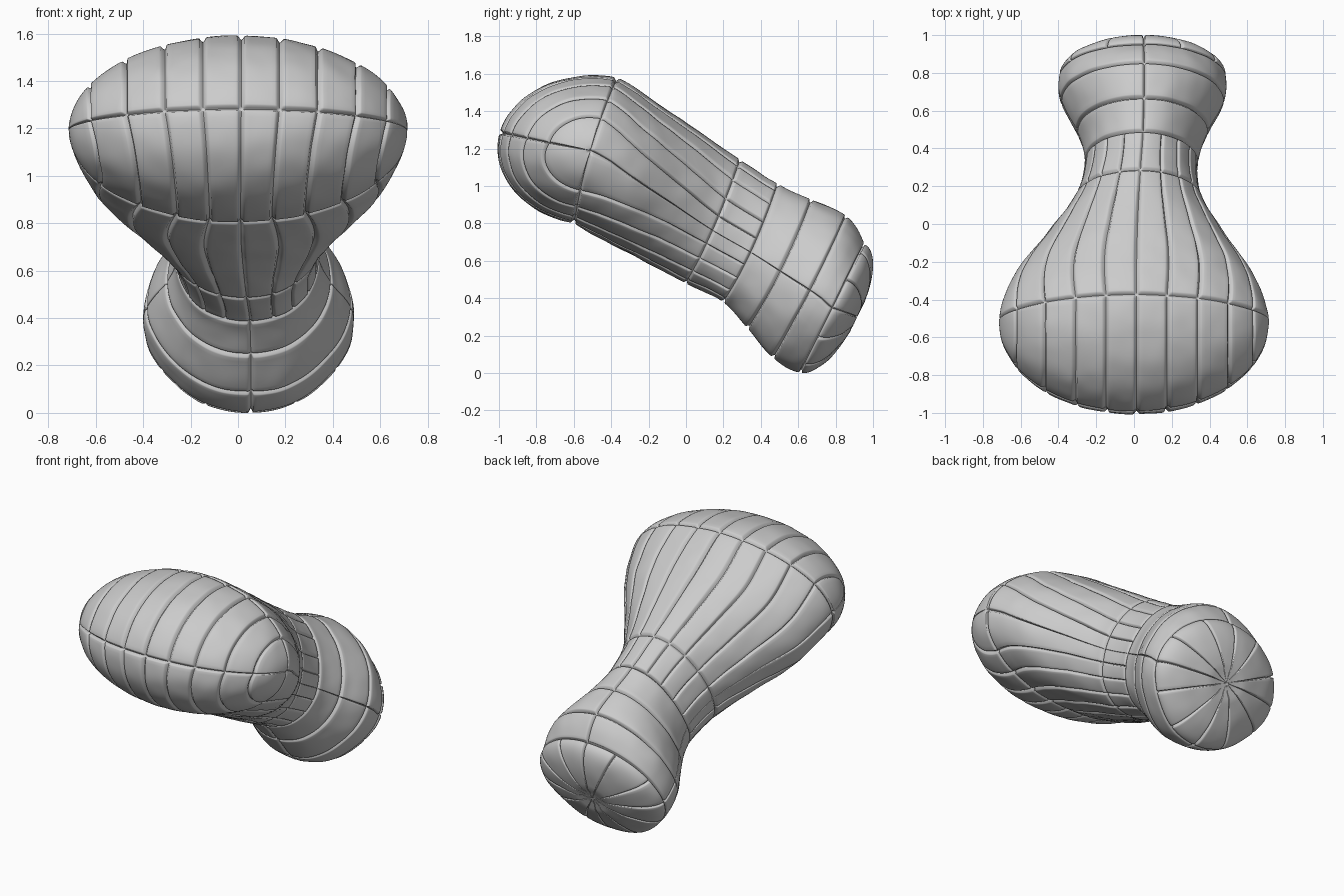
import bpy, bmesh
from math import pi, sin, cos, acos, radians
from mathutils import noise

if "Cube" in bpy.data.objects:
    bpy.data.objects.remove(bpy.data.objects["Cube"])

# Cross-sections: top (y, z), bottom (y, z), centre x, half width
# (the first and last only steer the curve)
SECTIONS = [
    (-.60, 1.62, -.80, .93, 0, .71),
    (-.37, 1.57, -.60, .80, 0, .71),
    (-.15, 1.43, -.40, .69, 0, .635),
    (.08, 1.275, -.20, .585, .01, .46),
    (.29, 1.13, .00, .48, .025, .325),
    (.49, 1.00, .20, .38, .04, .295),
    (.67, .92, .33, .24, .045, .345),
    (.855, .83, .465, .08, .045, .43),
    (.95, .68, .615, .004, .045, .435),
    (.97, .55, .81, .03, .045, .41),
]
NOSE = (-.99, 1.28)      # front seam centre (y, z)
POLE = (.915, .295)      # centre of the rear cap (y, z)
LAST = 7


def section(v):
    """Smooth interpolation of the cross-section list, v in 0..LAST."""
    i = min(int(v), LAST - 1)
    t = v - i
    return [.5 * (2 * b + (c - a) * t + (2 * a - 5 * b + 4 * c - d) * t * t
                  + (3 * b - a - 3 * c + d) * t ** 3)
            for a, b, c, d in zip(*SECTIONS[i:i + 4])]


def pinch(th, v):
    """Slide the lengthwise lines: to the side seams at the neck, inward below the front."""
    s = .6 * min(1, max(0, v / 3 if v < 4 else (7 - v) / 3))
    if th > pi:
        s -= .2 * max(0, 1 - (v / 2 if v > 0 else v * v))
    quarter, rest = divmod(th, pi / 2)
    if int(quarter) % 2 == 0:
        rest = pi / 2 * (rest * 2 / pi) ** (1 + s)
    else:
        rest = pi / 2 - pi / 2 * max(0, 1 - rest * 2 / pi) ** (1 + s)
    return quarter * pi / 2 + rest


def surface(th, v):
    """Point of the closed body: front v<0, loft 0..LAST, rear cap above."""
    ty, tz, by, bz, cx, w = section(min(max(v, 0), LAST))
    my, mz = (ty + by) / 2, (tz + bz) / 2
    hy, hz = (ty - by) / 2, (tz - bz) / 2
    th = pinch(th, v)
    c, s = cos(th), sin(th)
    # side seam sits forward at the front and low at the neck
    front = c * c * max(0, min(1, 1 - v / 2))
    drop = .05 * c * c * max(0, 1 - ((v - 3.5) / 3) ** 2)
    oy, oz = my - .025 * front, mz - drop
    if s < 0 and v > 4:          # narrower keel under the cuff
        c *= 1 - .28 * s * s * c * c * min(1, (v - 4) / 2)
    if v < 0:
        a = -v * pi / 2
        k = abs(s) * sin(a)
        return (cx + w * c, oy + hy * s * cos(a) + (NOSE[0] - my) * k,
                oz + hz * s * cos(a) + (NOSE[1] - mz) * k)
    a = max(0, v - LAST) * pi / 2
    k = sin(a)
    return (cx + w * c * cos(a), oy + hy * s * cos(a) + (POLE[0] - my) * k,
            oz + hz * s * cos(a) + (POLE[1] - mz) * k)


def spaced(a, b, e, n):
    """(parameter, groove weight) from a up to b, denser beside the grooves."""
    return ([(a, 1), (a + .45 * e, .7), (a + e, .1)]
            + [(a + 1.6 * e + (b - a - 3.2 * e) * i / n, 0) for i in range(n + 1)]
            + [(b - e, .1), (b - .45 * e, .7)])


# Lengthwise groove lines, mirrored top to bottom
fractions = [-.88, -.67, -.44, -.21, .02, .25, .48, .71, .89]
half = [acos(f) for f in fractions]
lines = sorted([0, pi] + half + [2 * pi - t for t in half])
side = {0, 10}
centre = {5, 15}
spokes = side | centre | {1, 3, 7, 9, 11, 13, 17, 19}

columns = []
for i, a in enumerate(lines):
    b = lines[i + 1] if i < 19 else 2 * pi
    seg = spaced(a, b, .02, 8)
    for k, (th, g) in enumerate(seg):
        columns.append((th, g, i if k < len(seg) / 2 else (i + 1) % 20))

# Crosswise groove rings
rows = []
for a, b, e, n in [(-1, 0, .018, 30), (0, 3, .05, 44), (3, 4, .045, 9), (4, 5, .055, 9),
                   (5, 6, .055, 9), (6, 7, .055, 10), (7, 8, .026, 16)]:
    rows += spaced(a, b, e, n)
rows.append((8, 1))


def active(line, v):
    if v <= 4:
        return True
    if v <= LAST:
        return line in side or line in centre
    return line in spokes


# Build the grid with groove depth stored on each vertex
bm = bmesh.new()
layer = bm.verts.layers.float.new("depth")
grid = []
for v, gv in rows:
    depth = .014 if 2.5 < v < 4 else .019
    ring = []
    for th, gu, line in columns:
        vert = bm.verts.new(surface(th, v))
        g = max(gu if active(line, v) else 0, gv if v < 7.9 else .6)
        vert[layer] = depth * g
        ring.append(vert)
    grid.append(ring)
n = len(columns)
for r0, r1 in zip(grid, grid[1:]):
    for i in range(n):
        j = (i + 1) % n
        bm.faces.new((r0[i], r0[j], r1[j], r1[i]))

# Close the front seam, then press in the grooves with slight leather unevenness
bmesh.ops.remove_doubles(bm, verts=bm.verts[:], dist=.0003)
bmesh.ops.recalc_face_normals(bm, faces=bm.faces[:])
bm.normal_update()
moves = [(v, v.normal * (.005 - v[layer] + .004 * noise.noise(v.co * 9)))
         for v in bm.verts]
for v, m in moves:
    v.co += m
low = min(v.co.z for v in bm.verts)
for v in bm.verts:
    v.co.z -= low

mesh = bpy.data.meshes.new("padded_glove")
bm.to_mesh(mesh)
bm.free()
glove = bpy.data.objects.new("padded_glove", mesh)
bpy.context.collection.objects.link(glove)
bpy.context.view_layer.objects.active = glove
glove.select_set(True)
bpy.ops.object.shade_smooth_by_angle(angle=radians(70))
